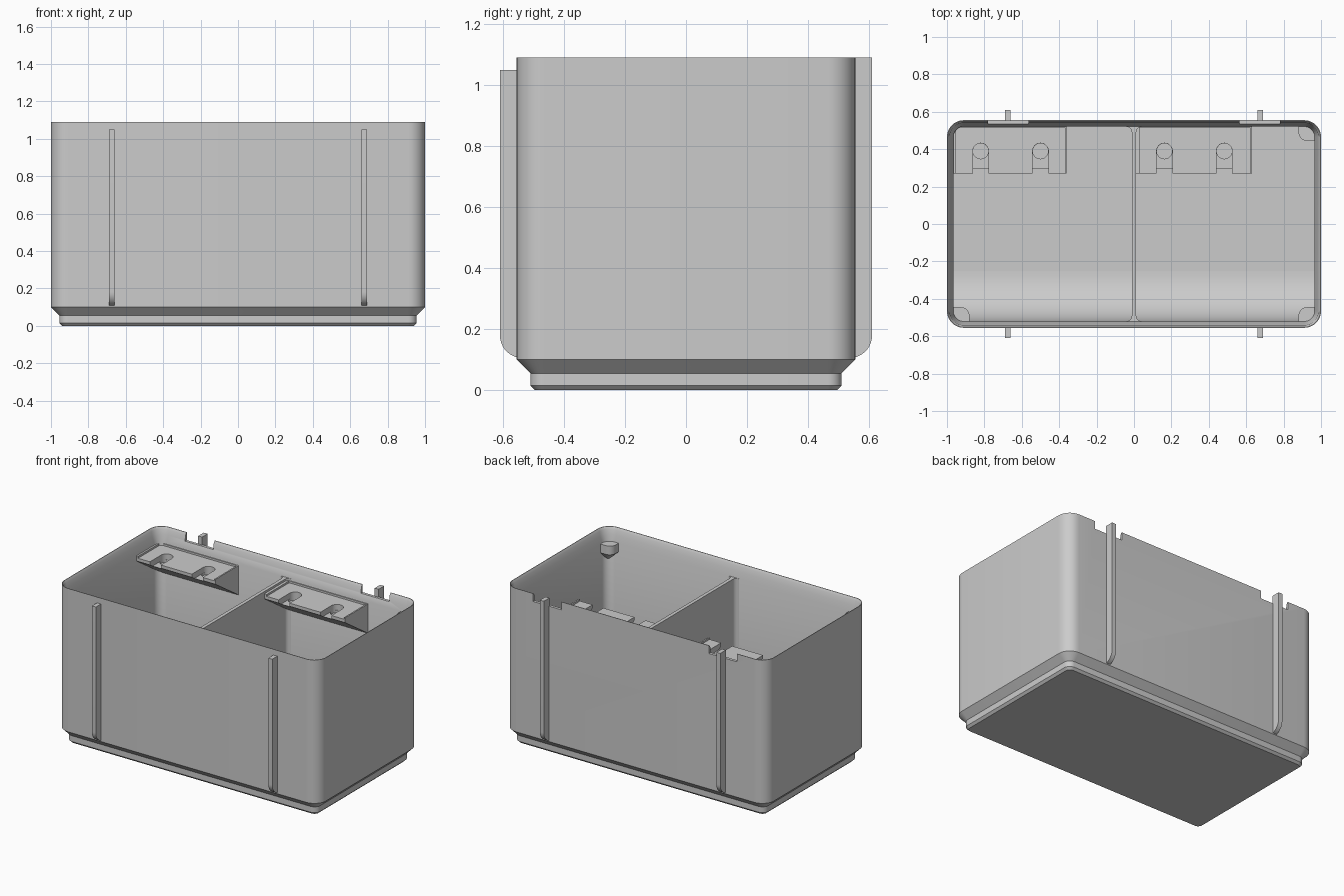
import bpy, bmesh, math

if "Cube" in bpy.data.objects:
    bpy.data.objects.remove(bpy.data.objects["Cube"])

grey = bpy.data.materials.new("plain grey")
grey.diffuse_color = (0.6, 0.6, 0.6, 1)
grey.use_nodes = True
grey.node_tree.nodes["Principled BSDF"].inputs["Base Color"].default_value = grey.diffuse_color


def finish(name, bm):
    bmesh.ops.recalc_face_normals(bm, faces=bm.faces)
    me = bpy.data.meshes.new(name)
    bm.to_mesh(me)
    bm.free()
    ob = bpy.data.objects.new(name, me)
    me.materials.append(grey)
    bpy.context.collection.objects.link(ob)
    return ob


def prism(name, profile, axis, a, b):
    """Extrude a 2D profile along x (profile = y, z) or z (profile = x, y)."""
    bm = bmesh.new()
    put = (lambda p, t: (t, p[0], p[1])) if axis == "x" else (lambda p, t: (p[0], p[1], t))
    lo = [bm.verts.new(put(p, a)) for p in profile]
    hi = [bm.verts.new(put(p, b)) for p in profile]
    bm.faces.new(lo)
    bm.faces.new(hi)
    n = len(profile)
    for i in range(n):
        j = (i + 1) % n
        bm.faces.new((lo[i], lo[j], hi[j], hi[i]))
    return finish(name, bm)


def box(name, x0, x1, y0, y1, z0, z1):
    return prism(name, [(x0, y0), (x1, y0), (x1, y1), (x0, y1)], "z", z0, z1)


def arc(cx, cy, r, a0, a1, n=10):
    return [(cx + r * math.cos(math.radians(a0 + (a1 - a0) * i / n)),
             cy + r * math.sin(math.radians(a0 + (a1 - a0) * i / n))) for i in range(n + 1)]


def cut(ob, cutter):
    mod = ob.modifiers.new("cut", "BOOLEAN")
    mod.operation, mod.solver, mod.object = "DIFFERENCE", "EXACT", cutter
    bpy.context.view_layer.objects.active = ob
    bpy.ops.object.modifier_apply(modifier=mod.name)
    bpy.data.objects.remove(cutter)


def smooth(ob):
    bpy.ops.object.select_all(action="DESELECT")
    ob.select_set(True)
    bpy.context.view_layer.objects.active = ob
    bpy.ops.object.shade_smooth_by_angle(angle=math.radians(30))


# Bin shell: rounded rectangles lofted up the outside, over the lip, down the inside
HX, HY, R, FLOOR, TOP = 1.0, 0.555, 0.09, 0.13, 1.09
rings = [(0.06, 0), (0.045, 0.015), (0.045, 0.055), (0, 0.1), (0, TOP),
         (0.004, TOP), (0.014, 1.075), (0.018, 1.04), (0.034, 1.0), (0.034, FLOOR)]
bm = bmesh.new()
loops = []
for inset, z in rings:
    x, y, r = HX - inset, HY - inset, R - inset
    pts = []
    for sx, sy, a in ((1, 1, 0), (-1, 1, 90), (-1, -1, 180), (1, -1, 270)):
        pts += arc(sx * (x - r), sy * (y - r), r, a, a + 90, 8)
    loops.append([bm.verts.new((px, py, z)) for px, py in pts])
for l0, l1 in zip(loops, loops[1:]):
    for i in range(len(l0)):
        j = (i + 1) % len(l0)
        bm.faces.new((l0[i], l0[j], l1[j], l1[i]))
bm.faces.new(loops[0])
bm.faces.new(loops[-1])
shell = finish("bin_shell", bm)

# Notches in the back lip
for s in (-1, 1):
    cut(shell, box("notch_cutter", s * 0.672 - 0.108, s * 0.672 + 0.108, 0.45, 0.7, 1.035, 1.2))
smooth(shell)

# Vertical guide ribs with a rounded foot
for side, sy, top in (("front", -1, 1.05), ("back", 1, 1.09)):
    foot = [(sy * y, z) for y, z in arc(0.535, 0.18, 0.075, -75, 0, 8)]
    prof = [(sy * 0.545, 0.105)] + foot + [(sy * 0.61, top), (sy * 0.55, top)]
    for name, sx in (("left", -1), ("right", 1)):
        smooth(prism(f"{side}_{name}_rib", prof, "x", sx * 0.674 - 0.015, sx * 0.674 + 0.015))

# Divider, flared into the walls at both ends
half = [(0.04, -0.525)] + arc(0.04, -0.492, 0.028, 270, 180, 6)
half += [(x, -y) for x, y in reversed(half)]
smooth(prism("divider", half + [(-x, y) for x, y in reversed(half)], "z", FLOOR - 0.01, 1.0))

# Curved scoop along the front floor of each compartment
scoop = [(-0.53, FLOOR - 0.01), (-0.25, FLOOR - 0.01)] + arc(-0.25, FLOOR + 0.27, 0.27, 270, 180, 14)
scoop.append((-0.53, FLOOR + 0.27))
for name, x0, x1 in (("left", -0.97, -0.005), ("right", 0.005, 0.97)):
    smooth(prism(f"{name}_scoop", scoop, "x", x0, x1))

# Wedge label tabs with two open slots and round sockets
for name, x0, x1, tx in (("left", -0.97, -0.36, -0.82), ("right", 0.0, 0.63, 0.163)):
    tab = prism(f"{name}_label_tab", [(0.27, 0.985), (0.27, 0.95), (0.53, 0.775), (0.53, 0.985)],
                "x", x0, x1)
    # shallow label recess leaving thin borders
    cut(tab, box("recess_cutter", tx - 0.133, x1 - 0.01, 0.2, 0.515, 0.972, 1.1))
    for x in (tx, tx + 0.32):
        slot = arc(x, 0.39, 0.042, 0, 180, 16) + [(x - 0.042, 0.2), (x + 0.042, 0.2)]
        cut(tab, prism("slot_cutter", slot, "z", 0.932, 1.1))
        cut(tab, prism("socket_cutter", arc(x, 0.39, 0.0415, 0, 348.75, 31), "z", 0.915, 1.0))
    smooth(tab)

# Stacking supports in the free corners, tapered into the corner below
for name, sx, sy in (("front_left", -1, -1), ("front_right", 1, -1), ("back_right", 1, 1)):
    bm = bmesh.new()
    base = [(0.97, 0.525), (0.97, 0.445)] + arc(0.925, 0.49, 0.045, 270, 180, 8) + [(0.88, 0.525)]
    levels = []
    for z, k in ((1.0, 1.0), (0.94, 1.0), (0.87, 0.15)):
        levels.append([bm.verts.new((sx * (0.97 + (x - 0.97) * k), sy * (0.525 + (y - 0.525) * k), z))
                       for x, y in base])
    for l0, l1 in zip(levels, levels[1:]):
        for i in range(len(base)):
            j = (i + 1) % len(base)
            bm.faces.new((l0[i], l0[j], l1[j], l1[i]))
    bm.faces.new(levels[0])
    bm.faces.new(levels[-1])
    smooth(finish(f"{name}_corner_support", bm))
